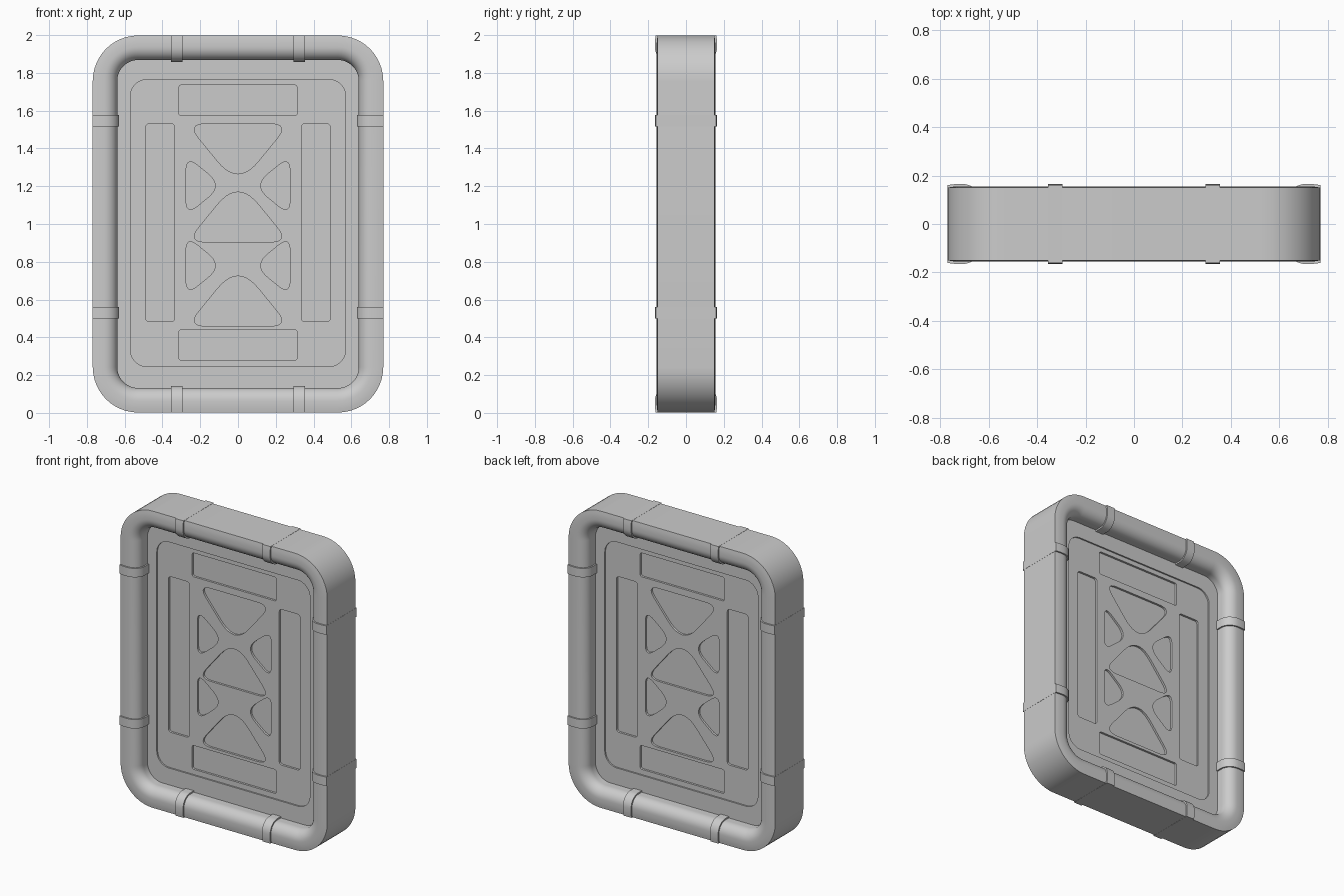
import bpy, bmesh
from math import sin, cos, pi
from mathutils import Vector

if "Cube" in bpy.data.objects:
    bpy.data.objects.remove(bpy.data.objects["Cube"])

HW, H = 0.769, 1.998   # frame half width and height


def finish(name, bm, angle=35, smooth=True):
    bmesh.ops.recalc_face_normals(bm, faces=bm.faces)
    me = bpy.data.meshes.new(name)
    bm.to_mesh(me)
    bm.free()
    ob = bpy.data.objects.new(name, me)
    bpy.context.collection.objects.link(ob)
    if smooth:
        bpy.ops.object.select_all(action='DESELECT')
        bpy.context.view_layer.objects.active = ob
        ob.select_set(True)
        bpy.ops.object.shade_smooth_by_angle(angle=angle * pi / 180)
    return ob


def rounded_rect(hw, z0, z1, r, n=12):
    pts = []
    for k, (sx, z) in enumerate([(1, z1 - r), (-1, z1 - r), (-1, z0 + r), (1, z0 + r)]):
        for i in range(n + 1):
            a = (k + i / n) * pi / 2
            pts.append((sx * (hw - r) + r * cos(a), z + r * sin(a)))
    return pts


def soft_polygon(corners, cuts, n=10):
    """Polygon whose corners are replaced by quadratic curves."""
    pts = []
    for i, c in enumerate(corners):
        c = Vector(c)
        a = c + (Vector(corners[i - 1]) - c).normalized() * cuts[i]
        b = c + (Vector(corners[(i + 1) % len(corners)]) - c).normalized() * cuts[i]
        for k in range(n + 1):
            t = k / n
            p = a * (1 - t) ** 2 + c * 2 * t * (1 - t) + b * t * t
            pts.append((p.x, p.y))
    return pts


def bridge(bm, loops, closed):
    m = len(loops)
    for j in range(m if closed else m - 1):
        a, b = loops[j], loops[(j + 1) % m]
        for i in range(len(a)):
            k = (i + 1) % len(a)
            bm.faces.new((a[i], a[k], b[k], b[i]))


def add_prism(bm, pts, y0, y1):
    loops = [[bm.verts.new((x, y, z)) for x, z in pts] for y in (y0, y1)]
    bridge(bm, loops, False)
    for loop in loops:
        bm.faces.new(loop)


def rim_profile(off):
    """Closed cross-section of the rim as (distance inward, y)."""
    half = [(-off * 0.1, 0.150 + off), (0.02, 0.1535 + off), (0.04, 0.155 + off)]
    for i in range(11):
        a = pi / 2 * (1 - i / 10)
        half.append((0.06 + (0.07 + off) * cos(a), 0.09 + (0.065 + off) * sin(a)))
    return half + [(d, -y) for d, y in reversed(half)]


# Rounded frame: rim cross-section swept round a rounded rectangle
bm = bmesh.new()
loops = []
for d, y in rim_profile(0):
    pts = rounded_rect(HW - d, 0.002 + d, H - d, 0.24 - d)
    loops.append([bm.verts.new((x, y, z)) for x, z in pts])
bridge(bm, loops, True)
finish("frame", bm)


# Straps wrapped round the frame
def strap(name, place, width=0.06):
    bm = bmesh.new()
    loops = [[bm.verts.new(place(d, y, s)) for d, y in rim_profile(0.01)]
             for s in (-width / 2, width / 2)]
    bridge(bm, loops, False)
    for loop in loops:
        bm.faces.new(loop)
    finish(name, bm)


for side in (-1, 1):
    for z in (0.53, 1.547):
        strap("side_strap", lambda d, y, s: (side * (HW - d), y, z + s))
    x0 = side * 0.324
    strap("top_strap", lambda d, y, s: (x0 + s, y, H - d))
    strap("bottom_strap", lambda d, y, s: (x0 + s, y, 0.002 + d))

# Centre panel
bm = bmesh.new()
add_prism(bm, rounded_rect(0.66, 0.11, 1.89, 0.13), -0.05, 0.05)
panel = finish("panel", bm, smooth=False)

# Outlines of the shallow decorative recesses
shapes = []
for z0, z1 in ((0.28, 0.44), (1.575, 1.735)):
    shapes.append(rounded_rect(0.313, z0, z1, 0.012, 4))
for base, tip in ((1.53, 1.20), (0.905, 1.235), (0.46, 0.79)):
    shapes.append(soft_polygon([(-0.27, base), (0.27, base), (0, tip)], (0.1, 0.1, 0.17)))
for side in (-1, 1):
    bar = rounded_rect(0.077, 0.483, 1.53, 0.018, 4)
    shapes.append([(x + side * 0.412, z) for x, z in bar])
    for z in (1.203, 0.78):
        shapes.append(soft_polygon([(side * 0.275, z + 0.157), (side * 0.275, z - 0.157),
                                    (side * 0.082, z)], (0.08, 0.08, 0.1)))


# Cut the recesses into both faces of the panel
def cut(name, outlines, depth_y):
    bm = bmesh.new()
    for pts in outlines:
        for s in (-1, 1):
            add_prism(bm, pts, s * depth_y, s * 0.08)
    cutter = finish(name, bm, smooth=False)
    cutter.hide_render = True
    mod = panel.modifiers.new(name, 'BOOLEAN')
    mod.operation = 'DIFFERENCE'
    mod.solver = 'EXACT'
    mod.object = cutter
    bpy.context.view_layer.objects.active = panel
    bpy.ops.object.modifier_apply(modifier=name)
    bpy.data.objects.remove(cutter)


cut("wide_recess_cutter", [rounded_rect(0.57, 0.245, 1.765, 0.09)], 0.04)
cut("small_recess_cutter", shapes, 0.026)
